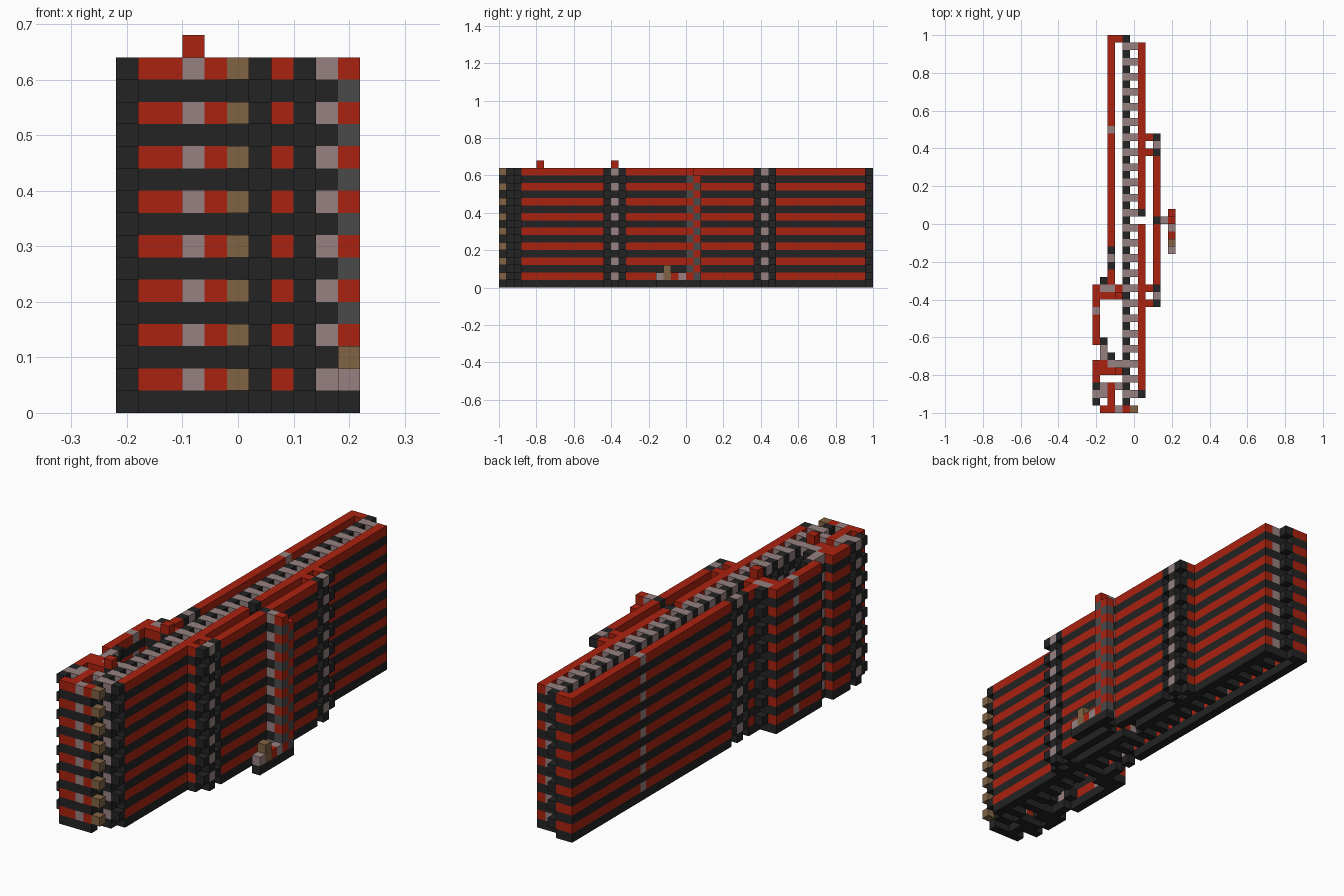
import bpy, bmesh
from mathutils import Matrix

cube = bpy.data.objects.get("Cube")
if cube:
    bpy.data.objects.remove(cube, do_unlink=True)

S = 0.04                      # edge of one block
ODD, EVEN = range(1, 16, 2), range(0, 16, 2)


def material(name, r, g, b):
    m = bpy.data.materials.new(name)
    m.use_nodes = True
    m.diffuse_color = (r, g, b, 1)
    m.node_tree.nodes["Principled BSDF"].inputs["Base Color"].default_value = (r, g, b, 1)
    return m


RED, DARK, PINK, BROWN, GREY = range(5)
MATS = [material("signal red", 0.40, 0.016, 0.005),
        material("charcoal", 0.017, 0.017, 0.017),
        material("dusty pink", 0.31, 0.22, 0.22),
        material("wood brown", 0.22, 0.125, 0.056),
        material("slate grey", 0.068, 0.068, 0.068)]


class Part:
    """Collects block bars; cells are column (x), row (y) and layer (z)."""

    def __init__(self, name):
        self.name, self.bm = name, bmesh.new()

    def bar(self, color, cols, rows, layers):
        (a, b), (c, d) = cols, rows
        for k in layers:
            size = Matrix.Diagonal(((b - a + 1) * S, (d - c + 1) * S, S, 1))
            mid = Matrix.Translation(((a + b - 10) / 2 * S,
                                      (c + d - 49) / 2 * S, (k + 0.5) * S))
            made = bmesh.ops.create_cube(self.bm, size=1, matrix=mid @ size)
            for f in {f for v in made["verts"] for f in v.link_faces}:
                f.material_index = color

    def strip(self, color, cols, rows):
        # coloured strips resting on dark supports
        self.bar(color, cols, rows, ODD)
        self.bar(DARK, cols, rows, EVEN)

    def blocks(self, *cells):
        # free blocks without supports
        for c, r in cells:
            self.bar(DARK, (c, c), (r, r), ODD)

    def pinks(self, *cells):
        for c, r in cells:
            self.strip(PINK, (c, c), (r, r))

    def topped(self, c, r):
        # dark blocks with red caps
        self.blocks((c, r))
        self.bar(RED, (c, c), (r, r), range(2, 17, 2))

    def finish(self):
        me = bpy.data.meshes.new(self.name)
        self.bm.to_mesh(me)
        self.bm.free()
        for m in MATS:
            me.materials.append(m)
        bpy.context.collection.objects.link(bpy.data.objects.new(self.name, me))


# Central spine: pink rungs between single dark blocks
p = Part("spine")
for r in range(1, 50):
    if r % 2:
        p.blocks((4, r))
    else:
        p.strip(PINK, (4, 5), (r, r))
p.finish()

# Long wall right of the spine, in two halves
p = Part("inner_wall")
p.strip(RED, (6, 6), (27, 48))
p.strip(RED, (6, 6), (3, 24))
p.blocks((6, 26), (6, 2))
p.finish()

# Outer wall with its two bracketed ends
p = Part("outer_wall")
p.strip(RED, (8, 8), (17, 24))
p.strip(RED, (8, 8), (26, 33))
p.blocks((8, 25))
for mid in (15, 35):
    p.pinks((8, mid))
    for r in (mid - 1, mid + 1):
        p.blocks((8, r))
        p.strip(RED, (7, 7), (r, r))
p.finish()

# Zigzag tower and its small foot
p = Part("tower")
p.pinks((9, 25))
p.bar(DARK, (10, 10), (21, 26), [0])
p.bar(RED, (10, 10), (25, 25), ODD)
p.bar(GREY, (10, 10), (25, 25), range(2, 16, 2))
p.bar(GREY, (10, 10), (26, 26), range(1, 14, 2))
p.bar(RED, (10, 10), (26, 26), range(2, 16, 2))
p.bar(PINK, (10, 10), (21, 21), [1])
p.bar(BROWN, (10, 10), (22, 22), [1, 2])
p.bar(RED, (10, 10), (23, 23), [1])
p.bar(PINK, (10, 10), (24, 24), [1])
p.finish()

# Long wall left of the spine
p = Part("left_wall")
p.strip(RED, (2, 3), (49, 49))
p.strip(RED, (2, 2), (38, 48))
p.pinks((2, 37), (2, 20))
p.strip(RED, (2, 2), (22, 36))
p.blocks((2, 21), (2, 19))
p.strip(RED, (2, 2), (17, 18))
p.finish()

# Rear bay of the left side
p = Part("rear_bay")
p.blocks((1, 17), (1, 9), (2, 7))
p.pinks((1, 16), (2, 16), (0, 13), (1, 8), (1, 7))
p.strip(RED, (0, 0), (14, 16))
p.strip(RED, (0, 0), (9, 12))
p.strip(RED, (1, 2), (15, 15))
p.strip(RED, (3, 3), (16, 16))
p.topped(3, 15)
p.finish()

# Front bay of the left side
p = Part("front_bay")
p.strip(RED, (0, 0), (4, 6))
p.strip(RED, (1, 1), (6, 6))
p.strip(RED, (1, 2), (5, 5))
p.topped(3, 5)
p.pinks((2, 6), (3, 6), (0, 2), (1, 3), (1, 2), (3, 3))
p.blocks((0, 3), (0, 1))
p.strip(RED, (2, 2), (1, 3))
p.finish()

# Front end row with brown pegs
p = Part("front_row")
p.strip(RED, (1, 2), (0, 0))
p.pinks((3, 0))
p.strip(RED, (4, 4), (0, 0))
p.bar(BROWN, (5, 5), (0, 0), ODD)
p.finish()
